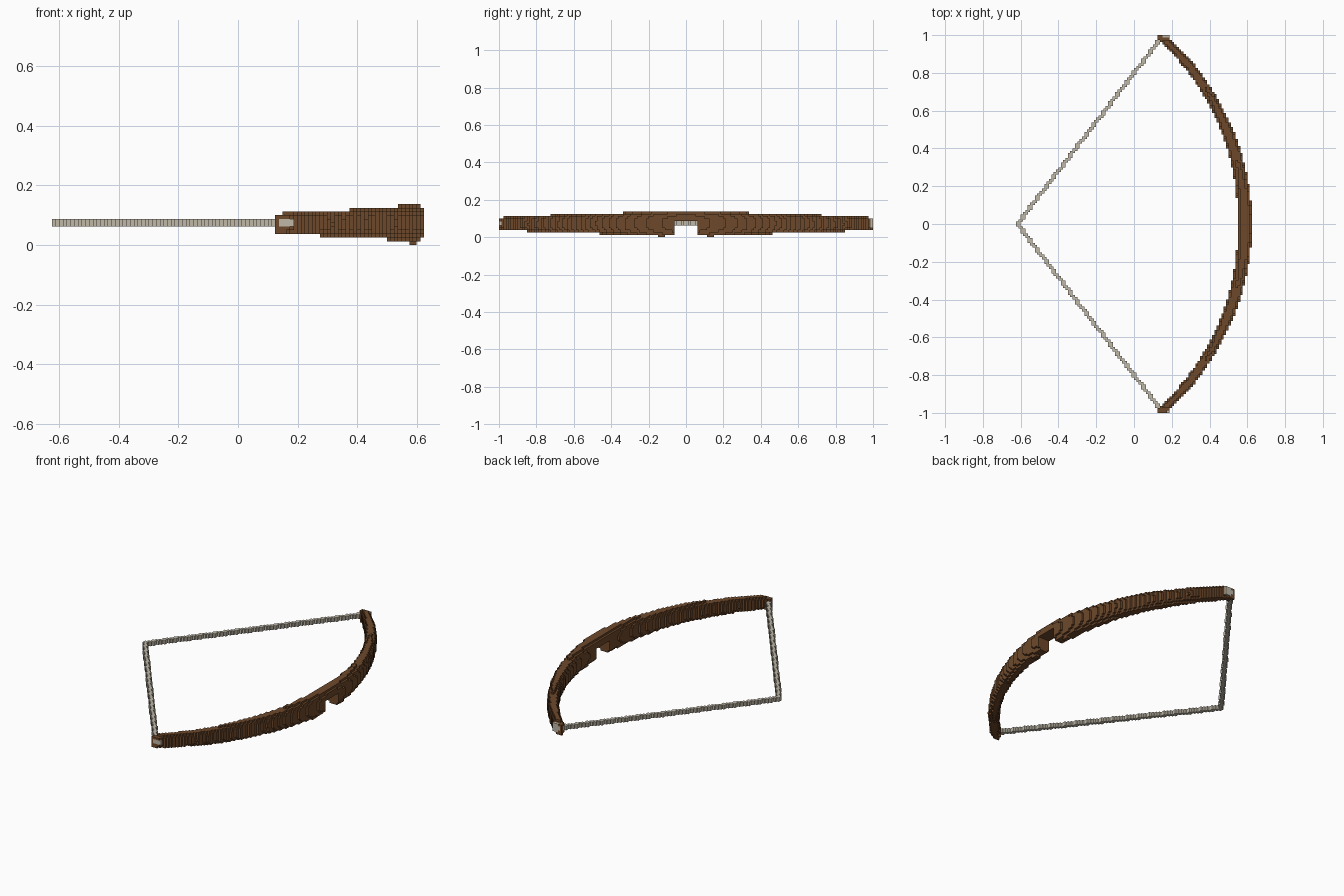
import bpy, bmesh, math
from mathutils import Vector

cube = bpy.data.objects.get("Cube")
if cube:
    bpy.data.objects.remove(cube, do_unlink=True)

S = 0.0125          # block size
ROWS = 80           # rows from the middle to a tip
AXES = [Vector(a) for a in ((1, 0, 0), (0, 1, 0), (0, 0, 1))]


def material(name, rgb):
    m = bpy.data.materials.new(name)
    m.use_nodes = True
    m.diffuse_color = (*rgb, 1)
    m.node_tree.nodes["Principled BSDF"].inputs["Base Color"].default_value = (*rgb, 1)
    return m


def mirror(cells):
    return cells | {(i, -1 - j, k) for i, j, k in cells}


def block_object(name, cells, mat):
    """Skin a set of blocks with their exposed square faces."""
    bm = bmesh.new()
    verts = {}

    def vert(p):
        key = tuple(round(c) for c in p)
        if key not in verts:
            verts[key] = bm.verts.new(Vector(key) * S)
        return verts[key]

    for cell in cells:
        base = Vector(cell)
        for n in range(3):
            a, u, v = AXES[n], AXES[(n + 1) % 3], AXES[(n + 2) % 3]
            for side in (1, -1):
                if tuple(round(c) for c in base + a * side) in cells:
                    continue
                o = base + a if side > 0 else base
                quad = [o, o + u, o + u + v, o + v]
                bm.faces.new([vert(p) for p in quad[::side]])
    me = bpy.data.meshes.new(name)
    bm.to_mesh(me)
    bm.free()
    me.materials.append(mat)
    ob = bpy.data.objects.new(name, me)
    bpy.context.collection.objects.link(ob)
    return ob


wood = material("brown wood", (0.155, 0.066, 0.024))
cord = material("pale cord", (0.52, 0.48, 0.39))

# Curved limbs: rounded section that tapers along a circular arc
R, FRONT, MID_Z = 1.33, 0.588, 0.073
limb = set()
for j in range(ROWS):
    y = (j + 0.5) * S
    half_t = 0.039 - 0.016 * y
    half_h = 0.069 - 0.032 * y if j < ROWS - 2 else 0.033
    for i in range(10, 50):
        dr = math.hypot((i + 0.5) * S - FRONT + R, y) - R
        for k in range(11):
            dz = (k + 0.5) * S - MID_Z
            inside = abs(dr / half_t) ** 2.5 + abs(dz / half_h) ** 2.5 <= 1
            if inside and not (j < 5 and k < 7):     # arrow notch under the grip
                limb.add((i, j, k))

# Small feet beside the notch
limb |= {(i, j, 0) for i in (46, 47) for j in range(9, 12)}
limb = mirror(limb)

# Drawn string: straight from the pull point to each tip
string = set()
for j in range(ROWS):
    start = round(-50 + j * 61 / (ROWS - 1))
    string |= {(start + n, j, k) for n in (0, 1) for k in (5, 6)}
string = mirror(string)

# String wraps at the limb tips
wraps = mirror({(i, ROWS - 1, k) for i in range(11, 15) for k in (5, 6)})
wraps |= {(i, ROWS - 1, k) for i in range(12, 15) for k in range(4, 8)}

block_object("bow_limbs", limb - wraps - string, wood)
block_object("bow_string", string - wraps, cord)
block_object("tip_wraps", wraps, cord)
